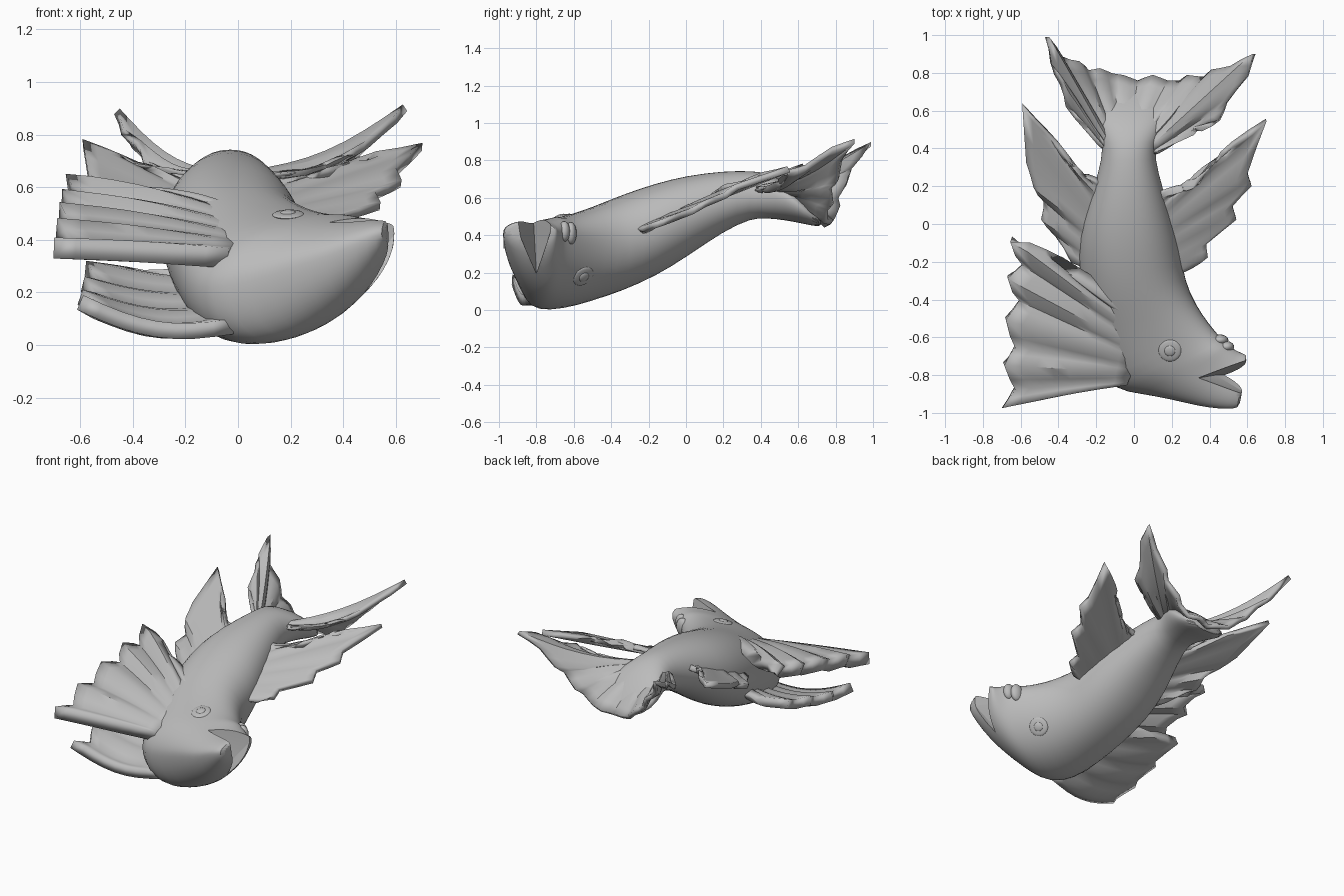
import bpy, bmesh, math
from mathutils import Vector

grey = bpy.data.materials.new("stone grey")
grey.diffuse_color = (0.5, 0.5, 0.5, 1)


def shade(ob, angle):
    bpy.ops.object.select_all(action='DESELECT')
    bpy.context.view_layer.objects.active = ob
    ob.select_set(True)
    bpy.ops.object.shade_smooth_by_angle(angle=math.radians(angle))


def finish(name, bm, angle=35, subdiv=0, thick=0):
    bmesh.ops.recalc_face_normals(bm, faces=bm.faces)
    me = bpy.data.meshes.new(name)
    bm.to_mesh(me)
    bm.free()
    ob = bpy.data.objects.new(name, me)
    bpy.context.collection.objects.link(ob)
    me.materials.append(grey)
    if thick:
        m = ob.modifiers.new("thickness", 'SOLIDIFY')
        m.thickness, m.offset = thick, 0
    if subdiv:
        m = ob.modifiers.new("smooth", 'SUBSURF')
        m.levels = m.render_levels = subdiv
    shade(ob, angle)
    return ob


def loft(name, sections, n=24):
    """Section: right x,y / left x,y / bottom, widest, top z / tilt raising the right side."""
    bm = bmesh.new()
    rings = []
    for rx, ry, lx, ly, lo, wide, hi, tilt in sections:
        ring = []
        for i in range(n):
            a = 2 * math.pi * i / n
            c, s = math.cos(a), math.sin(a)
            t = 0.5 + 0.5 * math.copysign(abs(c) ** 0.9, c)
            z = wide + s * ((hi - wide) if s > 0 else (wide - lo)) + tilt * c
            ring.append(bm.verts.new((lx + (rx - lx) * t, ly + (ry - ly) * t, z)))
        rings.append(ring)
    for a, b in zip(rings, rings[1:]):
        for i in range(n):
            bm.faces.new((a[i], a[(i + 1) % n], b[(i + 1) % n], b[i]))
    bm.faces.new(rings[0])
    bm.faces.new(rings[-1])
    return finish(name, bm, 50, 1)


def fan(name, roots, rim, thick, ridge=0.02, sag=lambda u: 0, steps=8):
    """Ribbed fin from a straight root line to a jagged rim; sag bows it along its length."""
    bm = bmesh.new()
    r0, r1 = Vector(roots[0]), Vector(roots[1])
    count = (len(rim) - 1) * 2
    rows = []
    for k in range(count + 1):
        i, f = divmod(k, 2)
        p = Vector(rim[i])
        if f:
            p = p.lerp(Vector(rim[i + 1]), 0.5)
        root = r0.lerp(r1, k / count)
        wave = ridge * math.cos(math.pi * k / 2)
        row = []
        for j in range(steps + 1):
            t = j / steps
            q = root.lerp(p, t)
            q.z += wave * math.sin(math.pi * min(t, 0.75) / 1.5)
            q.z += sag(k / count) * math.sin(math.pi * t)
            row.append(bm.verts.new(q))
        rows.append(row)
    for a, b in zip(rows, rows[1:]):
        for j in range(steps):
            bm.faces.new((a[j], a[j + 1], b[j + 1], b[j]))
    return finish(name, bm, 40, 0, thick)


# Trunk and head, bending from the tail root toward the mouth
body = loft("body", [
    (0.10, 0.73, -0.12, 0.73, 0.44, 0.46, 0.48, 0),
    (0.17, 0.63, -0.21, 0.63, 0.46, 0.54, 0.60, 0),
    (0.16, 0.53, -0.20, 0.53, 0.48, 0.61, 0.69, 0),
    (0.12, 0.43, -0.17, 0.43, 0.49, 0.62, 0.735, 0),
    (0.11, 0.35, -0.17, 0.35, 0.49, 0.61, 0.745, 0),
    (0.15, 0.20, -0.21, 0.20, 0.42, 0.57, 0.745, 0),
    (0.21, 0.00, -0.28, 0.00, 0.28, 0.49, 0.72, 0),
    (0.25, -0.15, -0.30, -0.17, 0.18, 0.43, 0.68, 0),
    (0.27, -0.30, -0.28, -0.38, 0.10, 0.36, 0.62, 0.01),
    (0.33, -0.43, -0.24, -0.58, 0.045, 0.33, 0.55, 0.05),
    (0.40, -0.53, -0.20, -0.76, 0.01, 0.31, 0.50, 0.08),
    (0.46, -0.60, -0.11, -0.88, 0.01, 0.31, 0.475, 0.09),
    (0.49, -0.63, 0.04, -0.90, 0.04, 0.33, 0.475, 0.09),
    (0.51, -0.65, 0.20, -0.93, 0.09, 0.36, 0.475, 0.06),
    (0.535, -0.665, 0.34, -0.965, 0.16, 0.38, 0.475, 0.04),
    (0.565, -0.68, 0.45, -0.98, 0.23, 0.40, 0.48, 0.01),
    (0.59, -0.69, 0.53, -0.98, 0.31, 0.42, 0.48, 0),
    (0.60, -0.70, 0.565, -0.97, 0.37, 0.43, 0.475, 0)])

# Wedge-shaped mouth opening carved out of the head
bm = bmesh.new()
pts = [bm.verts.new(p) for p in ((0.31, -0.82, 0.56), (0.70, -0.675, 0.56), (0.70, -0.96, 0.56),
                                 (0.43, -0.80, 0.20), (0.70, -0.80, 0.18))]
for f in ((0, 1, 2), (0, 3, 1), (3, 4, 1), (0, 2, 3), (2, 4, 3), (1, 4, 2)):
    bm.faces.new([pts[i] for i in f])
cutter = finish("mouth_cutter", bm)
cutter.hide_render = True
m = body.modifiers.new("mouth", 'BOOLEAN')
m.operation, m.object, m.solver = 'DIFFERENCE', cutter, 'EXACT'
bpy.context.view_layer.update()
carved = bpy.data.meshes.new_from_object(body.evaluated_get(bpy.context.evaluated_depsgraph_get()))
body.modifiers.clear()
body.data = carved
bpy.data.objects.remove(cutter)
shade(body, 40)


# Small rounded features
def bump(name, loc, scale, normal=(0, 0, 1)):
    bm = bmesh.new()
    bmesh.ops.create_uvsphere(bm, u_segments=20, v_segments=10, radius=1)
    rot = Vector(normal).to_track_quat('Z', 'Y')
    for v in bm.verts:
        v.co = rot @ Vector([a * b for a, b in zip(v.co, scale)]) + Vector(loc)
    return finish(name, bm)


# Eyes sit on the skin, found by casting toward the body
for side, start, aim in (("upper", (0.19, -0.67, 1.0), (0, 0, -1)),
                         ("lower", (1.0, -0.42, -0.25), (-0.78, -0.15, 0.5))):
    hit, loc, nrm, _ = body.ray_cast(Vector(start), Vector(aim).normalized())
    if hit:
        bump(side + "_eye", loc, (0.06, 0.06, 0.010), nrm)
        bump(side + "_pupil", loc + nrm * 0.006, (0.03, 0.03, 0.010), nrm)
bump("lip_fold_rear", (0.455, -0.615, 0.41), (0.045, 0.03, 0.06))
bump("lip_fold_front", (0.49, -0.65, 0.42), (0.04, 0.03, 0.055))

# Pair of large ribbed fins fanning out beside the head
fan("upper_fan_fin", [(-0.04, -0.84, 0.33), (0.07, -0.52, 0.46)], [
    (-0.70, -0.975, 0.355), (-0.63, -0.87, 0.38), (-0.69, -0.74, 0.43),
    (-0.63, -0.65, 0.44), (-0.68, -0.50, 0.49), (-0.60, -0.40, 0.50),
    (-0.67, -0.28, 0.54), (-0.58, -0.21, 0.55), (-0.65, -0.08, 0.60),
    (-0.48, -0.15, 0.58), (-0.30, -0.26, 0.56)], 0.08, 0.014, lambda u: 0.03 * u)
fan("lower_fan_fin", [(-0.02, -0.84, 0.07), (-0.12, -0.33, 0.26)], [
    (-0.60, -0.93, 0.15), (-0.54, -0.83, 0.14), (-0.60, -0.72, 0.17),
    (-0.54, -0.62, 0.18), (-0.59, -0.50, 0.22), (-0.53, -0.43, 0.23),
    (-0.58, -0.27, 0.28), (-0.42, -0.26, 0.28), (-0.28, -0.30, 0.27)],
    0.06, 0.012, lambda u: -0.06 * (1 - u))

# Swept side fins
fan("left_side_fin", [(-0.24, -0.24, 0.43), (-0.13, 0.20, 0.61)], [
    (-0.33, -0.20, 0.42), (-0.41, -0.05, 0.46), (-0.49, 0.03, 0.50),
    (-0.47, 0.13, 0.54), (-0.53, 0.20, 0.59), (-0.57, 0.33, 0.65),
    (-0.59, 0.63, 0.76), (-0.45, 0.48, 0.72), (-0.34, 0.32, 0.67),
    (-0.29, 0.27, 0.65), (-0.21, 0.24, 0.63)], 0.035, 0.007)
fan("right_side_fin", [(0.20, -0.28, 0.42), (0.08, 0.17, 0.61)], [
    (0.30, -0.22, 0.41), (0.39, -0.17, 0.46), (0.38, -0.10, 0.47),
    (0.54, 0.03, 0.535), (0.52, 0.10, 0.56), (0.62, 0.21, 0.62),
    (0.60, 0.27, 0.65), (0.70, 0.55, 0.76), (0.52, 0.42, 0.72),
    (0.40, 0.30, 0.68), (0.34, 0.21, 0.65), (0.25, 0.19, 0.63)], 0.035, 0.007)

# Forked, upward-cupped tail with a scalloped trailing edge
fan("tail_fin", [(-0.15, 0.39, 0.65), (0.10, 0.37, 0.65)], [
    (-0.25, 0.51, 0.66), (-0.36, 0.63, 0.70), (-0.38, 0.74, 0.76),
    (-0.44, 0.85, 0.82), (-0.46, 0.99, 0.88), (-0.39, 0.88, 0.76),
    (-0.30, 0.86, 0.67), (-0.25, 0.81, 0.60), (-0.19, 0.82, 0.54),
    (-0.12, 0.79, 0.49), (-0.06, 0.78, 0.46), (0.02, 0.75, 0.46),
    (0.10, 0.78, 0.46), (0.18, 0.75, 0.48), (0.25, 0.75, 0.52),
    (0.29, 0.78, 0.57), (0.38, 0.77, 0.64), (0.42, 0.81, 0.70),
    (0.52, 0.83, 0.79), (0.635, 0.90, 0.91), (0.60, 0.78, 0.85),
    (0.49, 0.64, 0.77), (0.45, 0.55, 0.73), (0.32, 0.51, 0.68),
    (0.20, 0.43, 0.65)], 0.03, 0.008, lambda u: -0.05 * math.sin(3 * math.pi * u))
